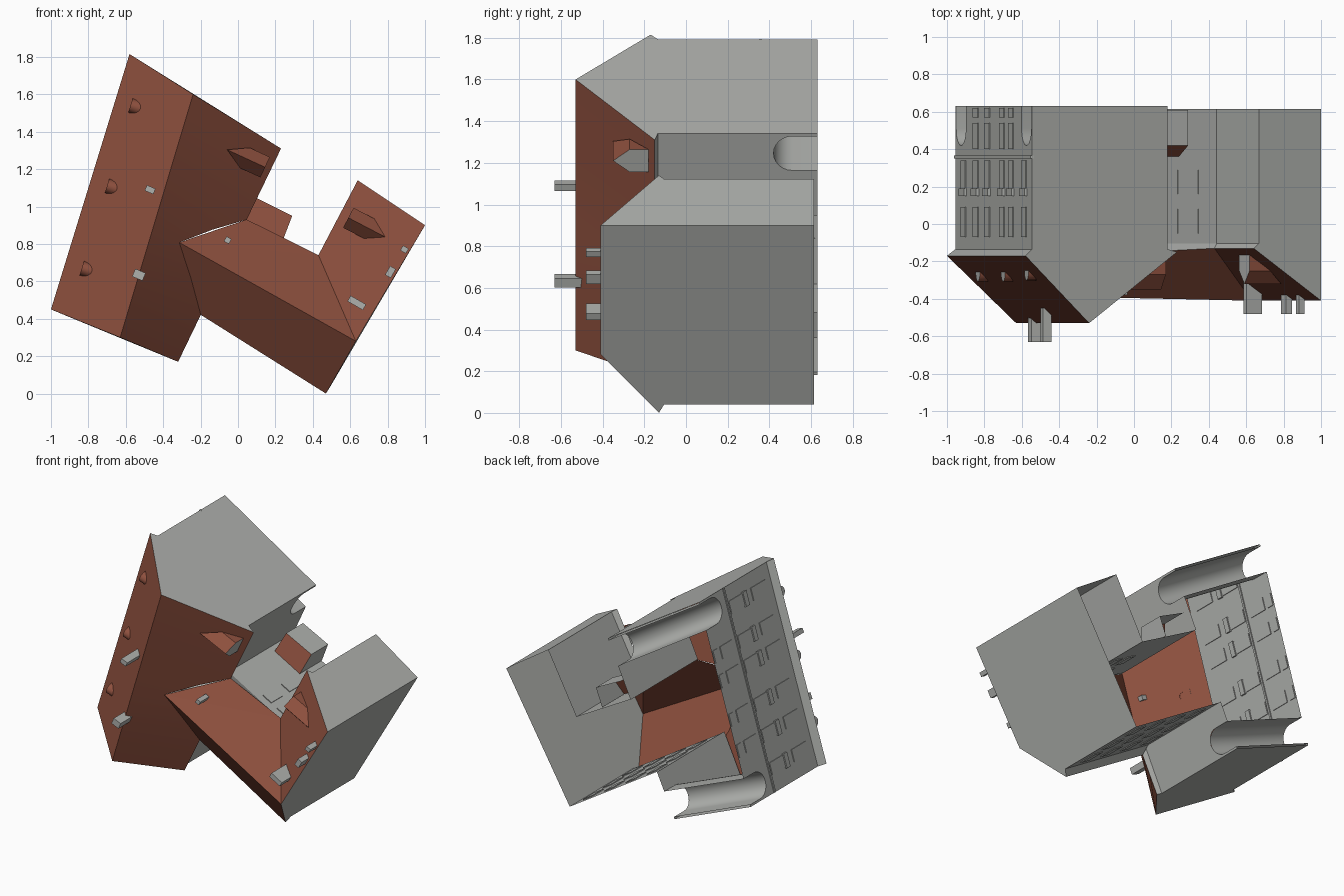
import bpy, bmesh, math
from mathutils import Vector, Matrix

if "Cube" in bpy.data.objects:
    bpy.data.objects.remove(bpy.data.objects["Cube"])


def material(name, rgb):
    m = bpy.data.materials.new(name)
    m.use_nodes = True
    m.diffuse_color = (*rgb, 1)
    m.node_tree.nodes["Principled BSDF"].inputs["Base Color"].default_value = (*rgb, 1)
    return m


GREY = material("stone grey", (0.43, 0.44, 0.42))
BROWN = material("roof brown", (0.27, 0.08, 0.048))


# Plan points are (x, z); y is depth, with the roofs towards -y
def at(p, y):
    return Vector((p[0], y, p[1]))


def finish(name, bm, mat, smooth=False):
    me = bpy.data.meshes.new(name)
    for f in bm.faces:
        f.smooth = smooth
    bm.to_mesh(me)
    bm.free()
    me.materials.append(mat)
    ob = bpy.data.objects.new(name, me)
    bpy.context.collection.objects.link(ob)
    return ob


def sheet(name, faces, mat, inside, smooth=False):
    """Thin shell made of polygons that all face away from a point."""
    bm = bmesh.new()
    for f in faces:
        bm.faces.new([bm.verts.new(p) for p in f])
    bmesh.ops.remove_doubles(bm, verts=bm.verts, dist=0.0005)
    bm.normal_update()
    for f in bm.faces:
        if f.normal.dot(f.calc_center_median() - Vector(inside)) < 0:
            f.normal_flip()
    return finish(name, bm, mat, smooth)


def add_box(bm, p, y0, y1, along, length, depth):
    """Box centred on a plan point, its length running along a plan direction."""
    a = at(along, 0).normalized()
    n = a.cross(Vector((0, 1, 0)))
    m = Matrix((a * length, Vector((0, y1 - y0, 0)), n * depth)).transposed().to_4x4()
    bmesh.ops.create_cube(bm, size=1, matrix=Matrix.Translation(at(p, (y0 + y1) / 2)) @ m)


def lerp(p, q, t):
    return Vector(p).lerp(Vector(q), t)


# ---------- Long house: plan of eaves, ridge and walls ----------
A, B, C, D = (-1, 0.45), (-0.58, 1.815), (-0.32, 0.17), (0.23, 1.31)
R0, R1 = (-0.63, 0.30), (-0.24, 1.60)
WA, WB, WC, WD = (-0.955, 0.431), (-0.545, 1.793), (-0.35, 0.182), (0.18, 1.341)
JL, JU = (-0.21, 0.483), (0.0, 0.947)      # where the wing walls meet it
RIDGE, EAVE_L, EAVE_R, BASE = -0.53, -0.17, -0.15, 0.63
TOP = -0.135
core = (-0.4, 0.1, 1.0)


def right_slope(u, t):
    return at(lerp(R0, R1, t), RIDGE).lerp(at(lerp(C, D, t), EAVE_R), u)


sheet("long_roof_left", [[at(A, EAVE_L), at(B, EAVE_L), at(R1, RIDGE), at(R0, RIDGE)]], BROWN, core)

# Right slope, cut away at the valleys of the wing
rows = [(0, 1), (0.11, 1), (0.22, 1), (0.34, 0.68), (0.448, 0.37), (0.56, 0.69),
        (0.667, 1), (0.78, 1), (0.89, 1), (1, 1)]
sheet("long_roof_right",
      [[right_slope(0, s), right_slope(u, s), right_slope(v, t), right_slope(0, t)]
       for (s, u), (t, v) in zip(rows, rows[1:])], BROWN, core, True)

for name, l, r, e, wl, wr in (("upper_gable", B, D, R1, WB, WD), ("lower_gable", A, C, R0, WA, WC)):
    sheet(name, [[at(l, EAVE_L), at(e, RIDGE), at(r, EAVE_R), at(wr, TOP),
                  at(wr, BASE), at(wl, BASE), at(wl, TOP)]], GREY, core)


def arch(p, q):
    """Arch outline beside wall end p, heading towards q."""
    d = (Vector(q) - Vector(p)).normalized()
    r = 0.09
    pts = [at(Vector(p) + d * 0.015, BASE)]
    for i in range(13):
        a = math.pi * i / 12
        pts.append(at(Vector(p) + d * (0.105 - r * math.cos(a)), 0.51 - r * math.sin(a)))
    return pts + [at(Vector(p) + d * 0.195, BASE)]


def arched_wall(name, p, q, start, end):
    pts = [at(p, TOP), at(p, BASE)]
    if start:
        pts += arch(p, q)
    if end:
        pts += arch(q, p)[::-1]
    sheet(name, [pts + [at(q, BASE), at(q, TOP)]], GREY, core)


arched_wall("front_facade", WA, WB, True, True)
arched_wall("rear_wall_lower", WC, JL, True, False)
arched_wall("rear_wall_upper", JU, WD, False, True)

# Vaulted passages through both ends
for name, l, r, mid in (("lower_passage", arch(WA, WB), arch(WC, WD), (-0.62, 0.6, 0.41)),
                        ("upper_passage", arch(WB, WA), arch(WD, WC), (-0.22, 0.6, 1.47))):
    sheet(name, [[l[i], l[i + 1], r[i + 1], r[i]] for i in range(len(l) - 1)], GREY, mid, True)

sheet("long_eaves", [[at(A, EAVE_L), at(B, EAVE_L), at(WB, TOP), at(WA, TOP)],
                     [at(C, EAVE_R), right_slope(1, 0.22), at(JL, TOP), at(WC, TOP)],
                     [right_slope(1, 0.667), at(D, EAVE_R), at(WD, TOP), at(JU, TOP)]],
      GREY, (-0.4, -0.4, 1.0))

# ---------- Wing: a ridged arm and a lean-to arm ----------
K, N, M, I, S = (0.63, 0.28), (1, 0.90), (0.64, 1.14), (0.43, 0.74), (0.47, 0.0)
WM, WI, WS = (0.667, 1.122), (0.442, 0.70), (0.495, 0.04)
HIGH, LOW, WBASE, WTOP = -0.41, -0.13, 0.615, -0.105
arm, lean = (0.2, 0.2, 0.42), (0.72, 0.2, 0.7)
V, VU, VL = right_slope(0.37, 0.448), right_slope(1, 0.667), right_slope(1, 0.22)

sheet("wing_roof_upper", [[V, at(K, HIGH), at(I, LOW)], [V, at(I, LOW), VU]], BROWN, arm)
sheet("wing_roof_lower", [[V, VL, at(S, LOW)], [V, at(S, LOW), at(K, HIGH)]], BROWN, arm)
sheet("lean_to_roof", [[at(K, HIGH), at(N, HIGH), at(M, LOW), at(I, LOW)]], BROWN, lean)
sheet("wing_tall_wall", [[at(S, LOW), at(K, HIGH), at(N, HIGH), at(N, WBASE),
                          at(WS, WBASE), at(WS, WTOP)]], GREY, arm)
sheet("lean_to_end_wall", [[at(M, LOW), at(N, HIGH), at(N, WBASE), at(WM, WBASE), at(WM, WTOP)]], GREY, lean)


def plain_wall(p, q):
    return [at(p, WTOP), at(q, WTOP), at(q, WBASE), at(p, WBASE)]


sheet("lean_to_court_wall", [plain_wall(WI, WM)], GREY, lean)
sheet("wing_side_walls", [plain_wall(JU, WI), plain_wall(JL, WS)], GREY, arm)
sheet("wing_eaves", [[at(I, LOW), at(M, LOW), at(WM, WTOP), at(WI, WTOP)],
                     [VU, at(I, LOW), at(WI, WTOP), at(JU, WTOP)],
                     [VL, at(S, LOW), at(WS, WTOP), at(JL, WTOP)]], GREY, (0.3, -0.4, 0.6))


# ---------- Windows and trim ----------
def windows(name, p, q, columns, floors, width, depth=0.012):
    bm = bmesh.new()
    d = Vector(q) - Vector(p)
    for t in columns:
        for y0, y1 in floors:
            add_box(bm, lerp(p, q, t), y0, y1, d, width, depth)
    finish(name, bm, GREY)


six = (0.11, 0.27, 0.42, 0.61, 0.73, 0.90)
windows("facade_windows", WA, WB, six, ((-0.07, 0.09), (0.19, 0.34)), 0.085)
windows("facade_ground_windows", WA, WB, six[1:5], ((0.40, 0.54), (0.57, 0.62)), 0.085)
windows("facade_balconies", WA, WB, six, ((0.15, 0.19),), 0.10, 0.03)
windows("facade_string_course", WA, WB, (0.5,), ((0.35, 0.365),), 1.42, 0.016)
windows("wing_outer_windows", JL, WS, (0.14, 0.38, 0.62, 0.86), ((-0.03, 0.11), (0.19, 0.33), (0.42, 0.55)), 0.085)
windows("wing_court_windows", JU, WI, (0.6, 0.85), ((-0.05, 0.08), (0.16, 0.29)), 0.075)

# ---------- Dormers ----------
def gabled_dormer(name, front, out, half, foot, wall_y, top, slope):
    """Dormer facing a plan direction; each edge runs back until it meets the roof."""
    f, o = Vector(front), Vector(out).normalized()
    side = Vector((-o.y, o.x)) * half
    fronts, backs = [], []
    for k, y in ((-1, foot), (-1, wall_y), (0, top), (1, wall_y), (1, foot)):
        p = f + side * k
        fronts.append(at(p, y))
        backs.append(at(p - o * ((foot - y) / slope), y))
    mid = at(f - o * 0.06, foot - 0.04)
    sheet(name, [[fronts[i], fronts[i + 1], backs[i + 1], backs[i]] for i in range(4)], BROWN, mid)
    sheet(name + "_window", [fronts], GREY, mid)


gabled_dormer("court_dormer", (0.145, 1.21), (0.91, -0.42), 0.06, -0.18, -0.27, -0.35, 0.76)
gabled_dormer("lean_to_dormer", (0.59, 0.94), (-0.88, 0.46), 0.06, -0.16, -0.25, -0.32, 0.72)

# Round-topped dormers along the facade slope
inward = Vector((0.956, -0.294))
along = Vector((0.294, 0.956))
for i, p in enumerate(((-0.575, 1.54), (-0.70, 1.11), (-0.835, 0.67))):
    p, r, rise = Vector(p), 0.04, 0.92
    foot = EAVE_L - rise * (p - Vector(A)).dot(inward)
    rim, back = [], []
    for k in range(11):
        a = math.pi * k / 10
        q, h = p + along * r * math.cos(a), 1.3 * r * math.sin(a)
        rim.append(at(q, foot - h))
        back.append(at(q + inward * h / rise, foot - h))
    mid = at(p + inward * 0.015, foot)
    sheet(f"round_dormer_{i + 1}", [[rim[k], rim[k + 1], back[k + 1], back[k]] for k in range(10)],
          BROWN, mid, True)
    sheet(f"round_dormer_window_{i + 1}", [rim], GREY, mid)

# ---------- Chimneys: plan point, length, depth, top, foot ----------
for i, (p, length, depth, top, foot) in enumerate((
        ((-0.47, 1.09), 0.05, 0.032, -0.63, -0.45),
        ((-0.53, 0.635), 0.06, 0.045, -0.63, -0.45),
        ((-0.055, 0.82), 0.03, 0.03, -0.38, -0.28),
        ((0.635, 0.485), 0.095, 0.035, -0.48, -0.28),
        ((0.815, 0.65), 0.035, 0.055, -0.48, -0.33),
        ((0.89, 0.77), 0.035, 0.03, -0.48, -0.35))):
    bm = bmesh.new()
    add_box(bm, p, top, foot, (0.92, -0.39) if i < 2 else (0.87, -0.5), length, depth)
    finish(f"chimney_{i + 1}", bm, GREY)

# ---------- Porch in the courtyard corner ----------
pa, pb, pc, pd = (0.04, 0.93), (0.24, 0.82), (0.29, 0.95), (0.09, 1.05)
inner = (0.16, 0.5, 0.92)
sheet("porch_roof", [[at(pa, 0.36), at(pb, 0.36), at(pc, 0.42), at(pd, 0.42)]], BROWN, inner)
sheet("porch_walls", [[at(pc, 0.42), at(pd, 0.42), at(pd, 0.61), at(pc, 0.61)],
                      [at(pb, 0.36), at(pc, 0.42), at(pc, 0.61), at(pb, 0.61)]], GREY, inner)
